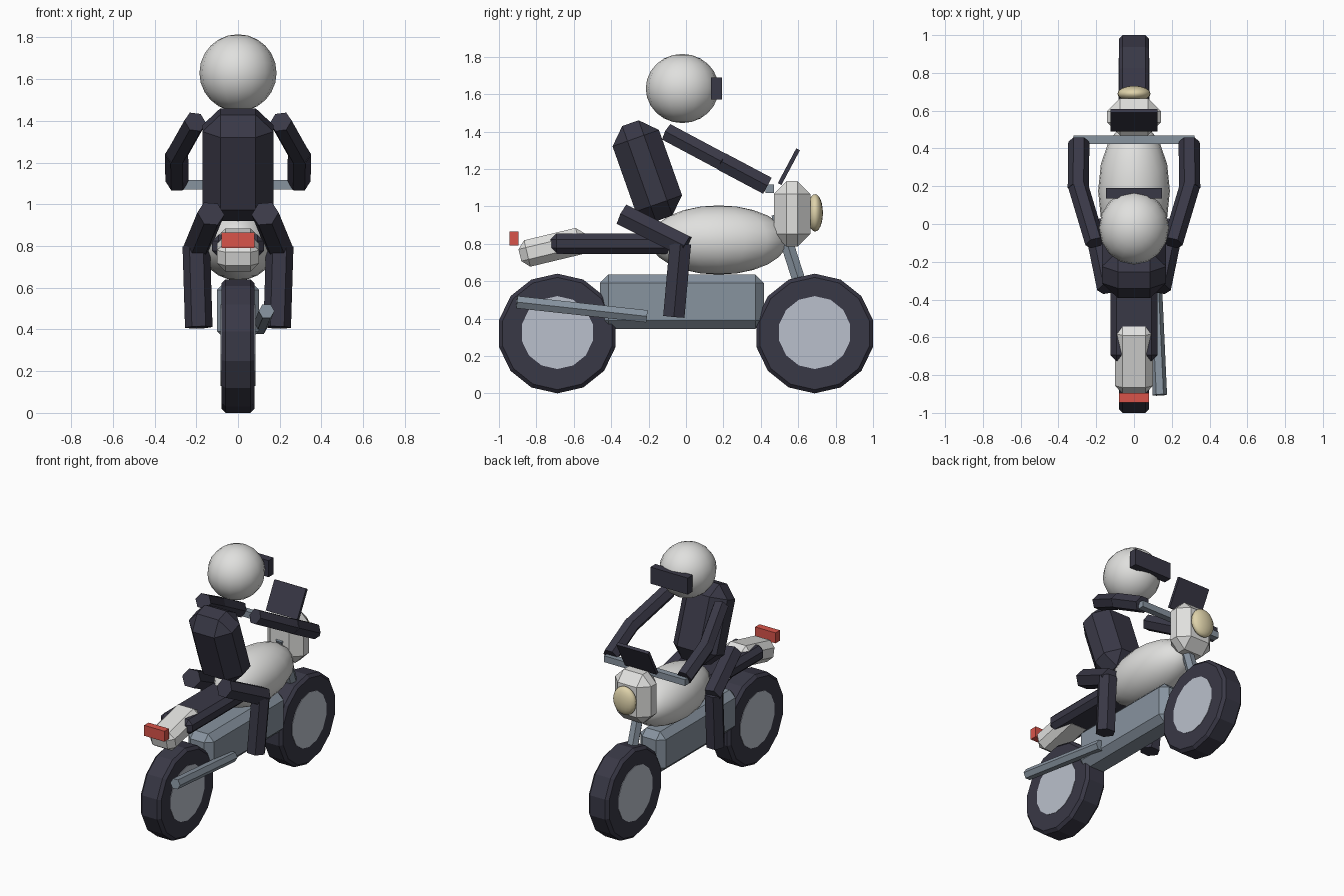
import bpy, bmesh, math
from mathutils import Matrix, Vector

if "Cube" in bpy.data.objects:
    bpy.data.objects.remove(bpy.data.objects["Cube"])


def material(name, rgb):
    # sRGB 0-255 to linear
    m = bpy.data.materials.new(name)
    lin = [(c / 255 / 12.92) if c < 10 else ((c / 255 + 0.055) / 1.055) ** 2.4 for c in rgb]
    m.diffuse_color = (*lin, 1)
    m.use_nodes = True
    m.node_tree.nodes["Principled BSDF"].inputs["Base Color"].default_value = m.diffuse_color
    return m


DARK = material("charcoal", (57, 56, 70))
WHITE = material("off_white", (224, 224, 222))
STEEL = material("blue_grey_metal", (135, 147, 159))
RIM = material("pale_rim", (186, 192, 204))
RED = material("red_lamp", (216, 84, 74))
CREAM = material("cream_lamp", (222, 210, 170))


def finish(name, bm, mat, smooth=False):
    bmesh.ops.recalc_face_normals(bm, faces=bm.faces)
    me = bpy.data.meshes.new(name)
    bm.to_mesh(me)
    bm.free()
    me.materials.append(mat)
    for p in me.polygons:
        p.use_smooth = smooth
    ob = bpy.data.objects.new(name, me)
    bpy.context.collection.objects.link(ob)
    return ob


def box(name, centre, size, mat, bevel=0, tilt=0):
    bm = bmesh.new()
    bmesh.ops.create_cube(bm, size=1, matrix=Matrix.Diagonal((*size, 1)))
    if bevel:
        bmesh.ops.bevel(bm, geom=bm.edges[:], offset=bevel, segments=1,
                        affect='EDGES', clamp_overlap=True)
    bm.transform(Matrix.Translation(centre) @ Matrix.Rotation(math.radians(tilt), 4, 'X'))
    return finish(name, bm, mat)


def ball(name, centre, radii, mat):
    bm = bmesh.new()
    bmesh.ops.create_uvsphere(bm, u_segments=16, v_segments=12, radius=1)
    bm.transform(Matrix.Translation(centre) @ Matrix.Diagonal((*radii, 1)))
    return finish(name, bm, mat, True)


def loft(name, rings, mat):
    # join equal-length rings of points and cap both ends
    bm = bmesh.new()
    rows = [[bm.verts.new(p) for p in ring] for ring in rings]
    n = len(rows[0])
    for a, b in zip(rows, rows[1:]):
        for i in range(n):
            bm.faces.new((a[i], a[(i + 1) % n], b[(i + 1) % n], b[i]))
    bm.faces.new(rows[0])
    bm.faces.new(rows[-1])
    return finish(name, bm, mat)


def rod(name, a, b, r, mat, sides=6):
    a, b = Vector(a), Vector(b)
    d = (b - a).normalized()
    u = (Vector((1, 0, 0)) - d * d.x).normalized()
    v = d.cross(u)
    angs = [2 * math.pi * i / sides for i in range(sides)]
    offs = [(u * math.cos(t) + v * math.sin(t)) * r for t in angs]
    return loft(name, [[p + o for o in offs] for p in (a, b)], mat)


def disc(name, y, z, profile, mat, sides=14):
    # turned around the x axis, profile is (x, radius)
    angs = [2 * math.pi * i / sides for i in range(sides)]
    return loft(name, [[(x, y + r * math.sin(t), z + r * math.cos(t)) for t in angs]
                       for x, r in profile], mat)


# wheels
for side, y in (("front", 0.688), ("rear", -0.688)):
    disc(side + "_tyre", y, 0.32,
         [(-0.08, 0.3), (-0.06, 0.32), (0.06, 0.32), (0.08, 0.3)], DARK)
    disc(side + "_rim", y, 0.325, [(-0.083, 0.195), (0.083, 0.195)], RIM)

# bike body
box("engine_block", (0, -0.022, 0.49), (0.2, 0.876, 0.29), STEEL, 0.045)
ball("fuel_tank", (0, 0.175, 0.82), (0.19, 0.37, 0.185), WHITE)
box("seat", (0, -0.39, 0.8), (0.25, 0.67, 0.11), DARK, 0.032)
box("tail_cowl", (0, -0.711, 0.781), (0.2, 0.364, 0.145), WHITE, 0.04, 13.5)
box("tail_light", (0, -0.92, 0.827), (0.16, 0.05, 0.075), RED)
rod("exhaust", (0.137, -0.905, 0.488), (0.105, -0.21, 0.412), 0.038, STEEL)

# steering and front end
rod("fork", (0, 0.688, 0.34), (0, 0.49, 0.96), 0.04, STEEL)
box("handlebar", (0, 0.447, 1.093), (0.64, 0.045, 0.045), STEEL)
box("front_cowl", (0, 0.567, 0.96), (0.285, 0.195, 0.35), WHITE, 0.068)
ball("headlight", (0, 0.69, 0.965), (0.088, 0.042, 0.1), CREAM)
box("windscreen", (0, 0.55, 1.212), (0.25, 0.022, 0.21), DARK, 0, -28)

# rider
box("torso", (0, -0.207, 1.19), (0.34, 0.263, 0.54), DARK, 0.085, 19.5)
ball("helmet", (0, -0.02, 1.63), (0.185, 0.195, 0.185), WHITE)
box("visor", (0, 0.163, 1.63), (0.295, 0.057, 0.118), DARK)
for side, s in (("left", -1), ("right", 1)):
    rod(side + "_upper_arm", (s * 0.205, -0.1, 1.395), (s * 0.295, 0.2, 1.235), 0.054, DARK)
    rod(side + "_forearm", (s * 0.295, 0.19, 1.24), (s * 0.292, 0.435, 1.11), 0.056, DARK)
    rod(side + "_thigh", (s * 0.13, -0.34, 0.955), (s * 0.2, 0.0, 0.785), 0.066, DARK)
    rod(side + "_shin", (s * 0.2, -0.03, 0.8), (s * 0.188, -0.065, 0.41), 0.066, DARK)
